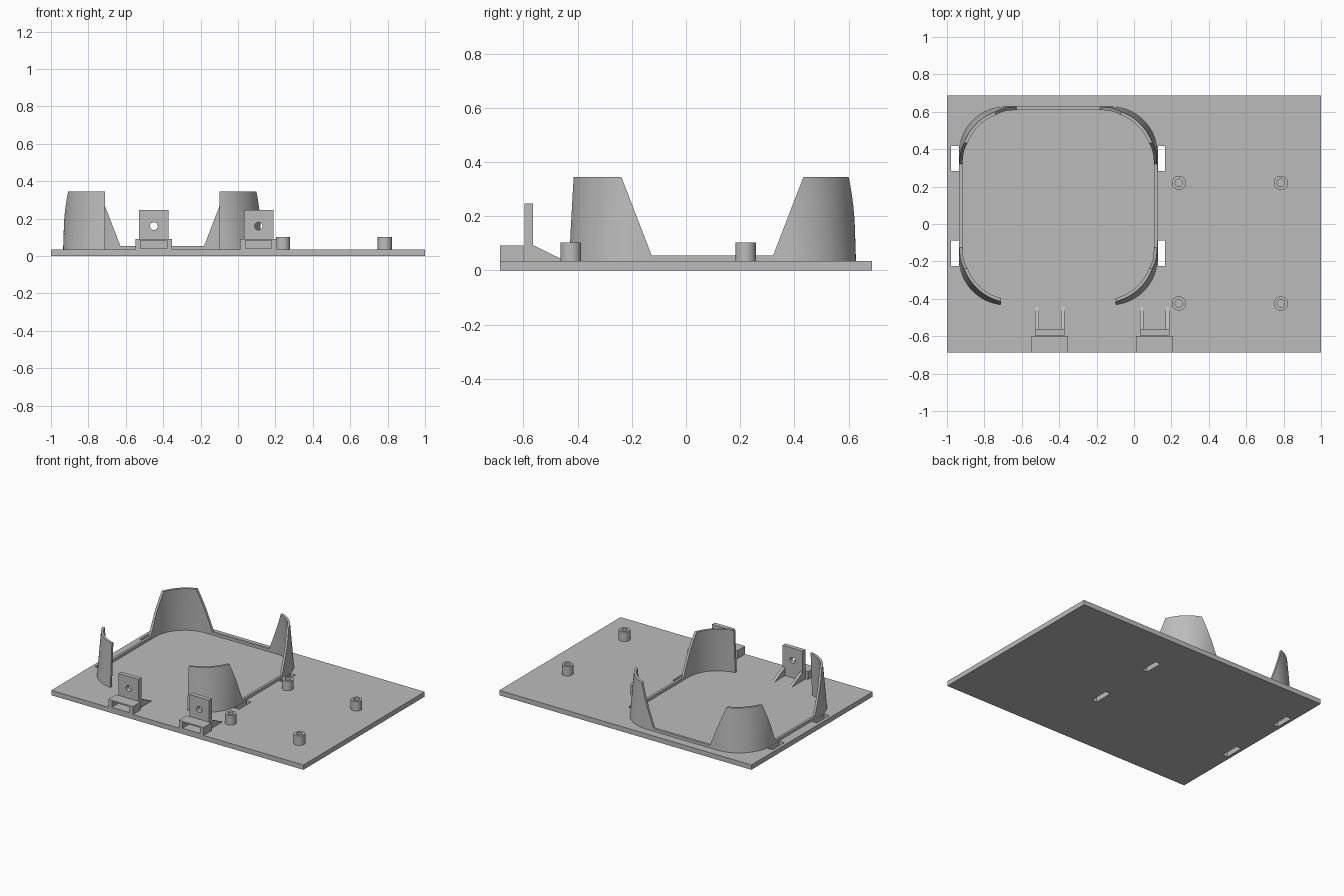
import bpy, bmesh
from math import sin, cos, pi, radians
from mathutils import Vector

if "Cube" in bpy.data.objects:
    bpy.data.objects.remove(bpy.data.objects["Cube"], do_unlink=True)

GREY = (0.5, 0.5, 0.5, 1)
grey = bpy.data.materials.new("plain_grey")
grey.use_nodes = True
grey.diffuse_color = GREY
grey.node_tree.nodes["Principled BSDF"].inputs["Base Color"].default_value = GREY

TOP = 0.035             # upper face of the base plate
CX, CY = -0.405, 0.0975  # centre of the cradle
HALF = 0.53             # half width of the cradle
WALL = 0.017            # cradle wall thickness
RIM, LOW = 0.345, 0.055  # corner and rail heights


def finish(name, bm):
    bmesh.ops.remove_doubles(bm, verts=bm.verts, dist=0.0001)
    bmesh.ops.recalc_face_normals(bm, faces=bm.faces)
    for f in bm.faces:
        f.smooth = True
    mesh = bpy.data.meshes.new(name)
    bm.to_mesh(mesh)
    bm.free()
    mesh.set_sharp_from_angle(angle=radians(30))
    mesh.materials.append(grey)
    obj = bpy.data.objects.new(name, mesh)
    bpy.context.collection.objects.link(obj)
    return obj


def rect(x0, x1, y0, y1):
    return [(x0, y0), (x1, y0), (x1, y1), (x0, y1)]


def circle(x, y, r, n=32):
    return [(x + r * cos(2 * pi * i / n), y + r * sin(2 * pi * i / n)) for i in range(n)]


def extrude(name, loops, start, end, axis="z"):
    """Extrude an outline (first loop) with holes (other loops) along an axis."""
    curve = bpy.data.curves.new(name, "CURVE")
    curve.dimensions = "2D"
    curve.fill_mode = "BOTH"
    curve.extrude = (end - start) / 2
    for loop in loops:
        spline = curve.splines.new("POLY")
        spline.points.add(len(loop) - 1)
        for p, (a, b) in zip(spline.points, loop):
            p.co = (a, b, 0, 1)
        spline.use_cyclic_u = True
    temp = bpy.data.objects.new(name + "_outline", curve)
    mesh = bpy.data.meshes.new_from_object(temp)
    bm = bmesh.new()
    bm.from_mesh(mesh)
    bpy.data.objects.remove(temp)
    bpy.data.meshes.remove(mesh)
    bpy.data.curves.remove(curve)
    for v in bm.verts:
        a, b, c = v.co
        c += (start + end) / 2
        v.co = {"x": (c, a, b), "y": (a, c, b), "z": (a, b, c)}[axis]
    return finish(name, bm)


# Base plate with four strap slots
slots = [rect(x0, x1, y0, y1)
         for x0, x1 in ((-0.978, -0.936), (0.127, 0.166))
         for y0, y1 in ((0.284, 0.416), (-0.225, -0.087))]
extrude("base_plate", [rect(-1, 1, -0.687, 0.687)] + slots, 0, TOP)


# Cradle corners: leaning curved walls with slanted ends
def corner_path(t, inset):
    """Quarter outline at height fraction t, from the back side to the flank."""
    r = 0.25 + 0.03 * t
    c = HALF - 0.01 * t - r
    r -= inset
    pts = [(0.15, c + r)]
    pts += [(c + r * sin(a), c + r * cos(a)) for a in (pi / 2 * i / 20 for i in range(21))]
    return pts + [(c + r, 0.15)]


def cut(bm, point, normal):
    geom = bm.verts[:] + bm.edges[:] + bm.faces[:]
    res = bmesh.ops.bisect_plane(bm, geom=geom, plane_co=point, plane_no=normal,
                                 clear_inner=True)
    edges = [e for e in res["geom_cut"] if isinstance(e, bmesh.types.BMEdge)]
    bmesh.ops.holes_fill(bm, edges=edges, sides=0)


def cradle_corner(name, sx, sy):
    bm = bmesh.new()
    rings = [[bm.verts.new((x, y, z)) for x, y in corner_path(t, inset)]
             for z, t, inset in ((TOP, 0, 0), (RIM, 1, 0), (RIM, 1, WALL), (TOP, 0, WALL))]
    for k in range(4):
        a, b = rings[k], rings[(k + 1) % 4]
        for i in range(len(a) - 1):
            bm.faces.new((a[i], a[i + 1], b[i + 1], b[i]))
    for i in (0, -1):
        bm.faces.new([ring[i] for ring in rings])
    bmesh.ops.recalc_face_normals(bm, faces=bm.faces)
    rise, run = RIM - LOW, 0.112
    cut(bm, Vector((0, 0.224, LOW)), Vector((0, rise, -run)))
    if sy > 0:
        cut(bm, Vector((0.224, 0, LOW)), Vector((rise, 0, -run)))
    else:
        cut(bm, Vector((0.305, 0, 0)), Vector((1, 0, 0)))
    for v in bm.verts:
        v.co = (CX + sx * v.co.x, CY + sy * v.co.y, v.co.z)
    finish(name, bm)


for side, sx in (("left", 1), ("right", -1)):
    for end, sy in (("front", -1), ("back", 1)):
        cradle_corner(f"cradle_corner_{end}_{side}", sx, sy)
    # Low rails along the flanks
    xs = sorted((CX + sx * HALF, CX + sx * (HALF - WALL)))
    extrude("cradle_rail_" + side, [rect(*xs, CY - 0.225, CY + 0.225)], TOP, LOW)
extrude("cradle_rail_back",
        [rect(CX - 0.225, CX + 0.225, CY + HALF - WALL, CY + HALF)], TOP, LOW)

# Hollow screw posts
for x in (0.24, 0.785):
    for y in (0.22, -0.425):
        extrude("screw_post", [circle(x, y, 0.038), circle(x, y, 0.02)], TOP, 0.103)

# Front brackets: slotted block, drilled upright tab and two gussets
for x in (-0.45, 0.11):
    extrude("slotted_block", [rect(x - 0.098, x + 0.098, TOP, 0.092),
                              rect(x - 0.07, x + 0.07, 0.041, 0.082)],
            -0.687, -0.6, "y")
    extrude("upright_tab", [rect(x - 0.079, x + 0.079, TOP, 0.247),
                            circle(x, 0.16, 0.021)], -0.596, -0.564, "y")
    for x0 in (x - 0.079, x + 0.059):
        extrude("gusset", [[(-0.566, TOP), (-0.445, TOP), (-0.566, 0.094)]],
                x0, x0 + 0.02, "x")
